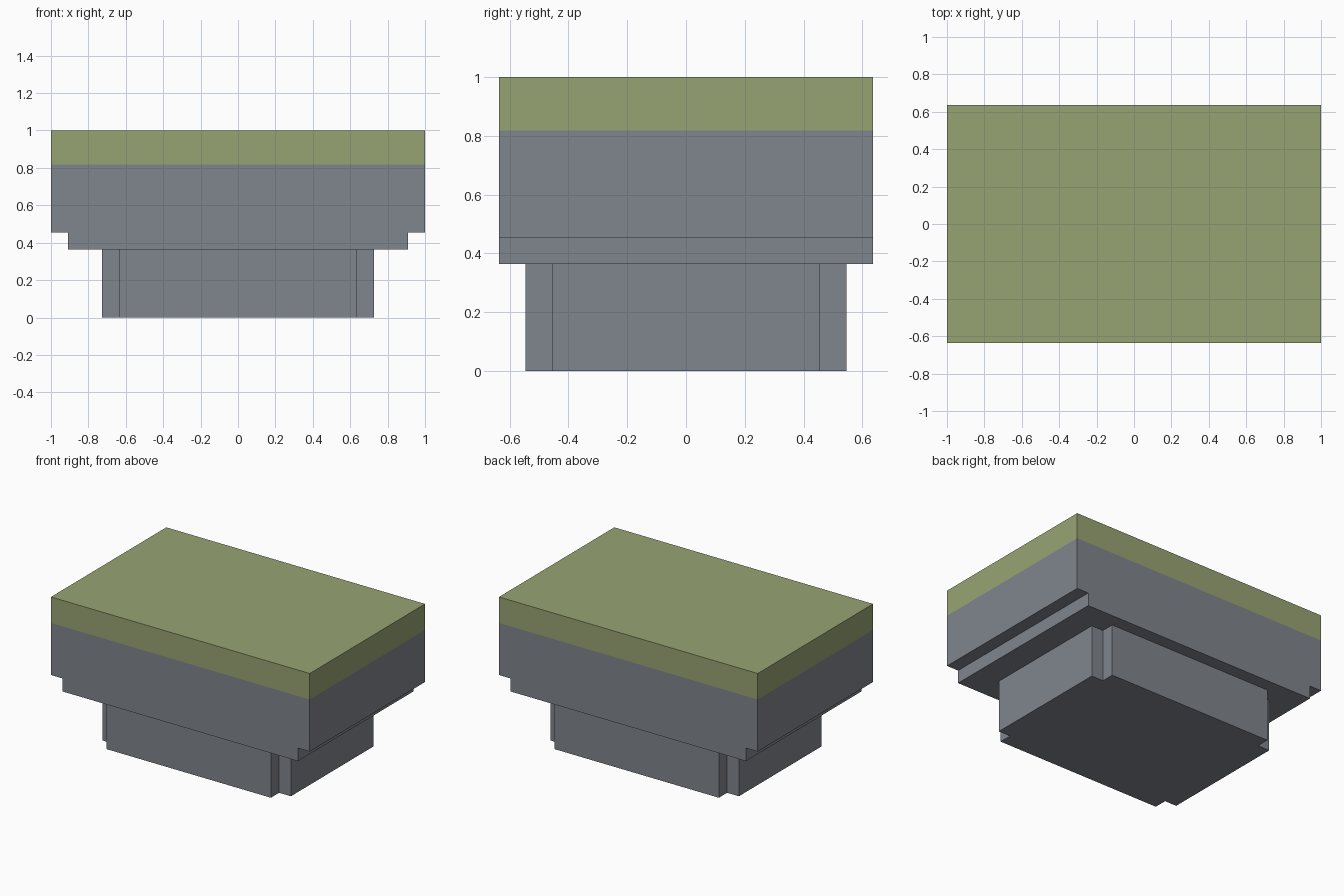
import bpy
import bmesh
from mathutils import Vector

cube = bpy.data.objects.get("Cube")
if cube:
    bpy.data.objects.remove(cube, do_unlink=True)

U = 1 / 11  # the model sits on a grid of 22 units along x


def material(name, rgb):
    mat = bpy.data.materials.new(name)
    mat.use_nodes = True
    color = (*rgb, 1)
    mat.diffuse_color = color
    mat.node_tree.nodes["Principled BSDF"].inputs["Base Color"].default_value = color
    return mat


def prism(name, outline, sweep, mat):
    """Extrude a closed outline (grid units) along the sweep vector."""
    bm = bmesh.new()
    face = bm.faces.new([bm.verts.new(Vector(p) * U) for p in outline])
    result = bmesh.ops.extrude_face_region(bm, geom=[face], use_keep_orig=True)
    moved = [v for v in result["geom"] if isinstance(v, bmesh.types.BMVert)]
    bmesh.ops.translate(bm, verts=moved, vec=Vector(sweep) * U)
    bmesh.ops.recalc_face_normals(bm, faces=bm.faces)
    mesh = bpy.data.meshes.new(name)
    bm.to_mesh(mesh)
    bm.free()
    mesh.materials.append(mat)
    obj = bpy.data.objects.new(name, mesh)
    bpy.context.collection.objects.link(obj)
    return obj


stone = material("grey_stone", (0.216, 0.235, 0.266))
grass = material("grass_green", (0.309, 0.371, 0.171))

# Base block with a square notch in each corner
quarter = [(8, 5), (7, 5), (7, 6)]
plan = (quarter
        + [(-x, y) for x, y in reversed(quarter)]
        + [(-x, -y) for x, y in quarter]
        + [(x, -y) for x, y in reversed(quarter)])
prism("base_block", [(x, y, 0) for x, y in plan], (0, 0, 4), stone)

# Wide body with stepped lower ends, swept from front to back
half = [(10, 4), (10, 5), (11, 5), (11, 9)]
profile = half + [(-x, z) for x, z in reversed(half)]
prism("stepped_body", [(x, -7, z) for x, z in profile], (0, 14, 0), stone)

# Grass layer, flush with the body
top = [(-11, -7, 9), (11, -7, 9), (11, 7, 9), (-11, 7, 9)]
prism("grass_layer", top, (0, 0, 2), grass)
